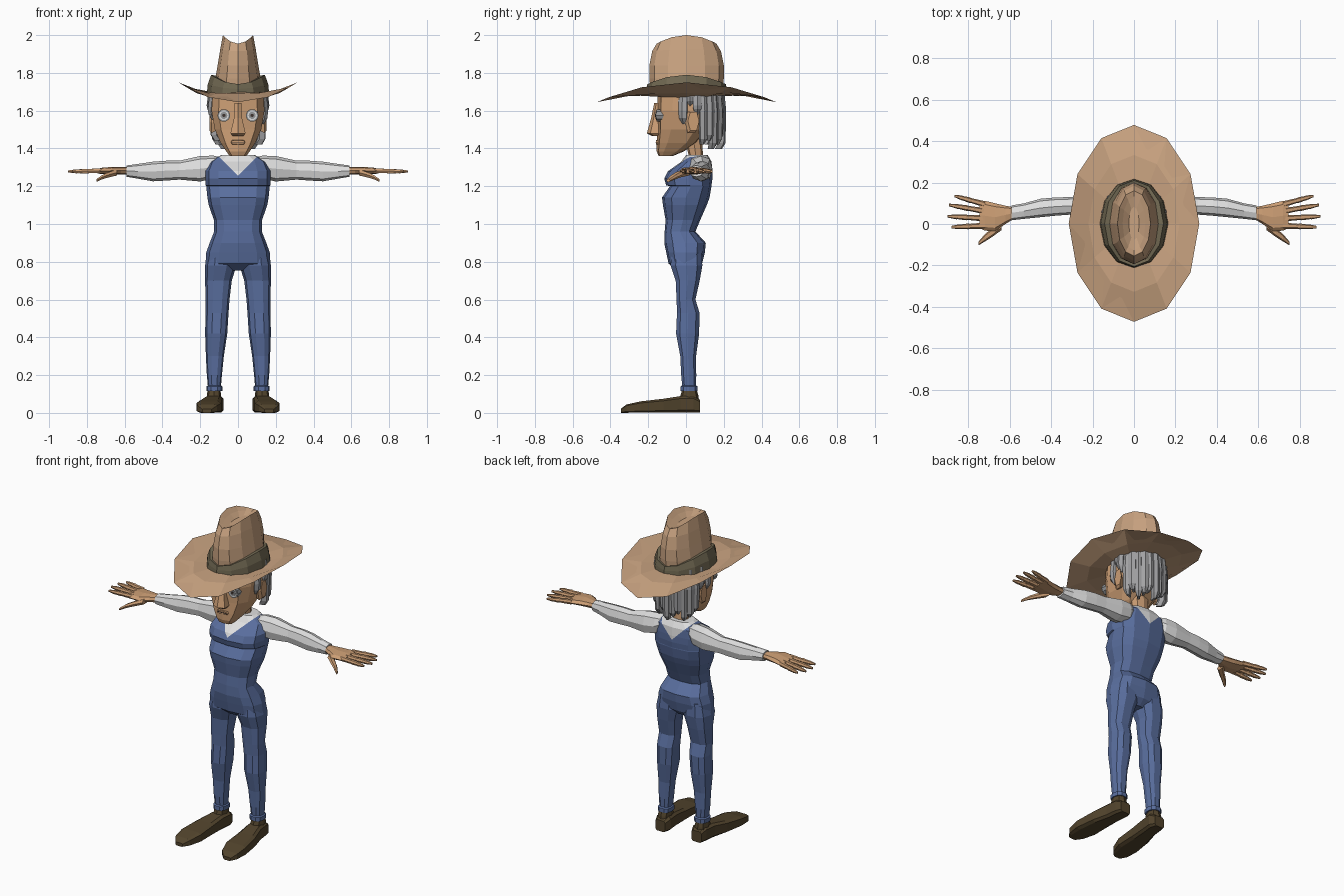
import bpy, bmesh, math
from mathutils import Vector

def material(name, r, g, b):
    m = bpy.data.materials.new(name)
    m.diffuse_color = (r, g, b, 1)
    return m

SKIN = material("skin", 0.60, 0.34, 0.175)
FELT = material("tan felt", 0.59, 0.37, 0.22)
BAND = material("olive band", 0.165, 0.14, 0.085)
DENIM = material("blue denim", 0.10, 0.155, 0.34)
SHIRT = material("white shirt", 0.74, 0.74, 0.74)
HAIR = material("grey hair", 0.36, 0.36, 0.37)
SHOE = material("brown leather", 0.085, 0.058, 0.026)
EYE = material("eye grey", 0.30, 0.31, 0.32)
DARK = material("dark line", 0.05, 0.035, 0.03)

def skin(name, rings, mat, caps=True, side=1):
    """Join rings of points into one surface."""
    bm = bmesh.new()
    vs = [[bm.verts.new((p[0] * side, p[1], p[2])) for p in r] for r in rings]
    n = len(vs[0])
    for a, b in zip(vs, vs[1:]):
        for i in range(n):
            j = (i + 1) % n
            bm.faces.new((a[i], a[j], b[j], b[i]))
    if caps:
        bm.faces.new(vs[0])
        bm.faces.new(vs[-1])
    bmesh.ops.recalc_face_normals(bm, faces=bm.faces)
    me = bpy.data.meshes.new(name)
    bm.to_mesh(me)
    bm.free()
    me.materials.append(mat)
    ob = bpy.data.objects.new(name, me)
    bpy.context.collection.objects.link(ob)
    return ob

def loft(name, axis, sections, mat, n=8, p=0.8, shift=0.0, side=1):
    """Sections: (position, u0, u1, v0, v1) as bounds across the axis."""
    def power(t):
        return math.copysign(abs(t) ** p, t) if abs(t) > 1e-6 else 0.0
    rings = []
    for t, u0, u1, v0, v1 in sections:
        ring = []
        for i in range(n):
            a = 2 * math.pi * (i + shift) / n
            q = [(u0 + u1) / 2 + (u1 - u0) / 2 * power(math.cos(a)),
                 (v0 + v1) / 2 + (v1 - v0) / 2 * power(math.sin(a))]
            q.insert(axis, t)
            ring.append(q)
        rings.append(ring)
    return skin(name, rings, mat, side=side)

X, Y, Z = 0, 1, 2

# Overalls body, with the shirt showing in a V at the neck
body = loft("overalls_body", Z, [
    (0.755, -0.07, 0.07, -0.05, 0.05), (0.79, -0.172, 0.172, -0.092, 0.085),
    (0.85, -0.168, 0.168, -0.105, 0.10), (0.90, -0.15, 0.15, -0.115, 0.105),
    (0.96, -0.126, 0.126, -0.113, 0.05), (1.02, -0.127, 0.127, -0.108, 0.075),
    (1.10, -0.155, 0.155, -0.122, 0.11), (1.14, -0.162, 0.162, -0.127, 0.125),
    (1.20, -0.168, 0.168, -0.085, 0.135), (1.205, -0.172, 0.172, -0.105, 0.135),
    (1.24, -0.172, 0.172, -0.115, 0.14), (1.28, -0.172, 0.172, -0.095, 0.14),
    (1.33, -0.15, 0.15, -0.025, 0.135), (1.365, -0.09, 0.09, 0.0, 0.115)],
    DENIM, n=12, p=0.75)
body.data.materials.append(SHIRT)
bm = bmesh.new()
bm.from_mesh(body.data)
for s in (1, -1):
    part = [f for f in bm.faces if f.calc_center_median().z > 1.2]
    edges = {e for f in part for e in f.edges}
    verts = {v for f in part for v in f.verts}
    bmesh.ops.bisect_plane(bm, geom=part + list(edges) + list(verts),
                           plane_co=(0, 0, 1.255), plane_no=Vector((-s, 0, 1)))
for f in bm.faces:
    c = f.calc_center_median()
    f.material_index = int(c.z > 1.255 + abs(c.x))
bm.to_mesh(body.data)
bm.free()

for s, tag in ((1, "right"), (-1, "left")):
    # Trouser legs
    loft(tag + "_leg", Z, [
        (0.86, 0.03, 0.155, -0.08, 0.085), (0.78, 0.008, 0.175, -0.085, 0.09),
        (0.70, 0.033, 0.174, -0.057, 0.075), (0.60, 0.045, 0.172, -0.052, 0.052),
        (0.53, 0.05, 0.172, -0.05, 0.074), (0.42, 0.057, 0.174, -0.055, 0.072),
        (0.30, 0.075, 0.17, -0.032, 0.055), (0.20, 0.085, 0.165, -0.027, 0.056),
        (0.145, 0.09, 0.16, -0.022, 0.055), (0.14, 0.083, 0.168, -0.03, 0.064),
        (0.115, 0.083, 0.168, -0.03, 0.064)], DENIM, n=10, p=0.8, side=s)
    # Shoe and its ankle
    loft(tag + "_shoe", Y, [
        (-0.345, 0.14, 0.19, 0, 0.022), (-0.315, 0.11, 0.214, 0, 0.045),
        (-0.24, 0.086, 0.222, 0, 0.062), (-0.12, 0.085, 0.205, 0, 0.076),
        (-0.03, 0.082, 0.18, 0, 0.09), (0.04, 0.075, 0.172, 0, 0.09),
        (0.075, 0.09, 0.16, 0, 0.07)], SHOE, p=0.4, shift=0.5, side=s)
    loft(tag + "_ankle", Z, [
        (0.05, 0.085, 0.17, -0.05, 0.07), (0.09, 0.09, 0.165, -0.03, 0.066),
        (0.13, 0.093, 0.16, -0.018, 0.055)], SHOE, side=s)
    # Sleeve
    loft(tag + "_sleeve", X, [
        (0.08, 0.03, 0.11, 1.29, 1.35), (0.13, 0.015, 0.135, 1.24, 1.362),
        (0.20, 0.025, 0.14, 1.225, 1.36), (0.31, 0.045, 0.13, 1.235, 1.335),
        (0.38, 0.04, 0.128, 1.23, 1.335), (0.45, 0.033, 0.122, 1.226, 1.33),
        (0.53, 0.025, 0.10, 1.24, 1.318), (0.59, 0.018, 0.09, 1.25, 1.31)],
        SHIRT, side=s)
    # Hand
    loft(tag + "_palm", X, [
        (0.575, 0.028, 0.08, 1.262, 1.302), (0.62, 0.0, 0.088, 1.262, 1.302),
        (0.67, -0.035, 0.10, 1.262, 1.302), (0.72, -0.032, 0.112, 1.264, 1.298),
        (0.745, -0.02, 0.105, 1.268, 1.292)], SKIN, side=s)
    for k, (y0, y1, tip) in enumerate([(0.095, 0.135, 0.865), (0.062, 0.092, 0.893),
                                       (0.027, 0.037, 0.90), (-0.008, -0.015, 0.88)]):
        rings = []
        for t, w in ((0, 0.015), (0.45, 0.012), (0.5, 0.014), (0.72, 0.011),
                     (0.76, 0.012), (1, 0.006)):
            y, z = y0 + (y1 - y0) * t, 1.282 - 0.004 * t
            rings.append((0.72 + (tip - 0.72) * t, y - w, y + w, z - w, z + w))
        loft(f"{tag}_finger_{k + 1}", X, rings, SKIN, n=6, side=s)
    loft(tag + "_thumb", X, [
        (0.64, -0.03, 0.03, 1.255, 1.29), (0.685, -0.063, -0.02, 1.245, 1.276),
        (0.72, -0.085, -0.05, 1.235, 1.26), (0.75, -0.103, -0.085, 1.222, 1.238)],
        SKIN, n=6, side=s)
    # Eye, ear and brow
    for nm, r, y, mat in (("eye_rim", 0.034, -0.156, EYE), ("eye_white", 0.026, -0.159, SHIRT),
                          ("iris", 0.019, -0.162, EYE), ("pupil", 0.009, -0.164, DARK)):
        loft(f"{tag}_{nm}", Y, [(-0.12, 0.075 - r, 0.075 + r, 1.575 - r, 1.575 + r),
                                (y, 0.075 - r, 0.075 + r, 1.575 - r, 1.575 + r)],
             mat, n=10, p=1, side=s)
    loft(tag + "_ear", X, [
        (0.115, 0.0, 0.05, 1.49, 1.58), (0.14, -0.005, 0.06, 1.475, 1.60),
        (0.152, 0.01, 0.07, 1.49, 1.60)], SKIN, n=6, side=s)

# Neck and head
loft("neck", Z, [(1.30, -0.065, 0.065, 0.015, 0.11), (1.36, -0.05, 0.05, 0.015, 0.09),
                 (1.46, -0.055, 0.055, -0.01, 0.085)], SKIN)
loft("head", Z, [
    (1.36, -0.045, 0.045, -0.145, -0.07), (1.385, -0.065, 0.065, -0.155, -0.01),
    (1.43, -0.095, 0.095, -0.155, 0.06), (1.50, -0.127, 0.127, -0.152, 0.12),
    (1.60, -0.145, 0.145, -0.153, 0.15), (1.70, -0.138, 0.138, -0.15, 0.16)],
    SKIN, n=10, p=0.65, shift=0.5)
loft("nose", Z, [
    (1.465, -0.03, 0.03, -0.18, -0.13), (1.48, -0.045, 0.045, -0.207, -0.12),
    (1.56, -0.024, 0.024, -0.185, -0.12), (1.64, -0.02, 0.02, -0.168, -0.12)],
    SKIN, n=6, shift=0.5)
loft("lips", Y, [(-0.14, -0.04, 0.04, 1.418, 1.447), (-0.16, -0.035, 0.035, 1.422, 1.443)],
     SKIN, p=0.5)
loft("mouth_line", Y, [(-0.14, -0.034, 0.034, 1.431, 1.435), (-0.162, -0.034, 0.034, 1.431, 1.435)],
     DARK, n=4, shift=0.5, p=0.1)

# Hair locks hung around the sides and back
LOCKS = 19
for k in range(LOCKS):
    deg = -32 + 244 * k / (LOCKS - 1)
    back = min(deg, 180 - deg)          # -32 at the temple, 90 at the back
    bottom = 1.62 if back < -20 else 1.53 if back < -8 else 1.60 if back < 18 else 1.42
    bottom += 0.022 * (k % 3 - 1)
    grow = 0.008 * (k % 2)

    def around(d, r, z):
        a = math.radians(d)
        return ((0.14 + r) * math.cos(a), 0.035 + (0.15 + r) * math.sin(a), z)
    rings = []
    for z, w, r in ((1.72, 8, 0.0), (1.60 if bottom < 1.57 else bottom + 0.05, 8, 0.012),
                    (bottom + 0.03, 7.2, 0.008), (bottom, 3, -0.01)):
        r += grow
        rings.append([around(deg - w, r - 0.03, z), around(deg - w, r, z),
                      around(deg, r + 0.008, z), around(deg + w, r, z),
                      around(deg + w, r - 0.03, z)])
    skin(f"hair_lock_{k + 1}", rings, HAIR)

# Hat: each ring is (half width, half length, height at the ends, extra height at the sides)
def hat(name, rings, mat, caps):
    out = []
    for rx, ry, z, rise in rings:
        angs = [math.pi * i / 6 for i in range(12)]
        out.append([(rx * math.cos(a), 0.003 + ry * math.sin(a),
                     z + rise * math.cos(a) ** 2) for a in angs])
    return skin(name, out, mat, caps)

hat("hat_brim", [(0.125, 0.185, 1.70, -0.02), (0.22, 0.33, 1.69, 0.015),
                 (0.315, 0.475, 1.645, 0.105), (0.22, 0.33, 1.678, 0.015),
                 (0.125, 0.185, 1.685, -0.02)], FELT, False)
hat("hat_band", [(0.165, 0.215, 1.685, 0.005), (0.16, 0.213, 1.715, 0.025),
                 (0.142, 0.208, 1.74, 0.05), (0.115, 0.19, 1.735, 0.05)], BAND, False)
hat("hat_crown", [(0.125, 0.19, 1.70, 0), (0.12, 0.197, 1.77, 0.0),
                  (0.108, 0.197, 1.84, 0), (0.094, 0.182, 1.915, 0.01),
                  (0.08, 0.158, 1.955, 0.045), (0.055, 0.13, 1.952, 0.02),
                  (0.025, 0.08, 1.945, 0)], FELT, True)
